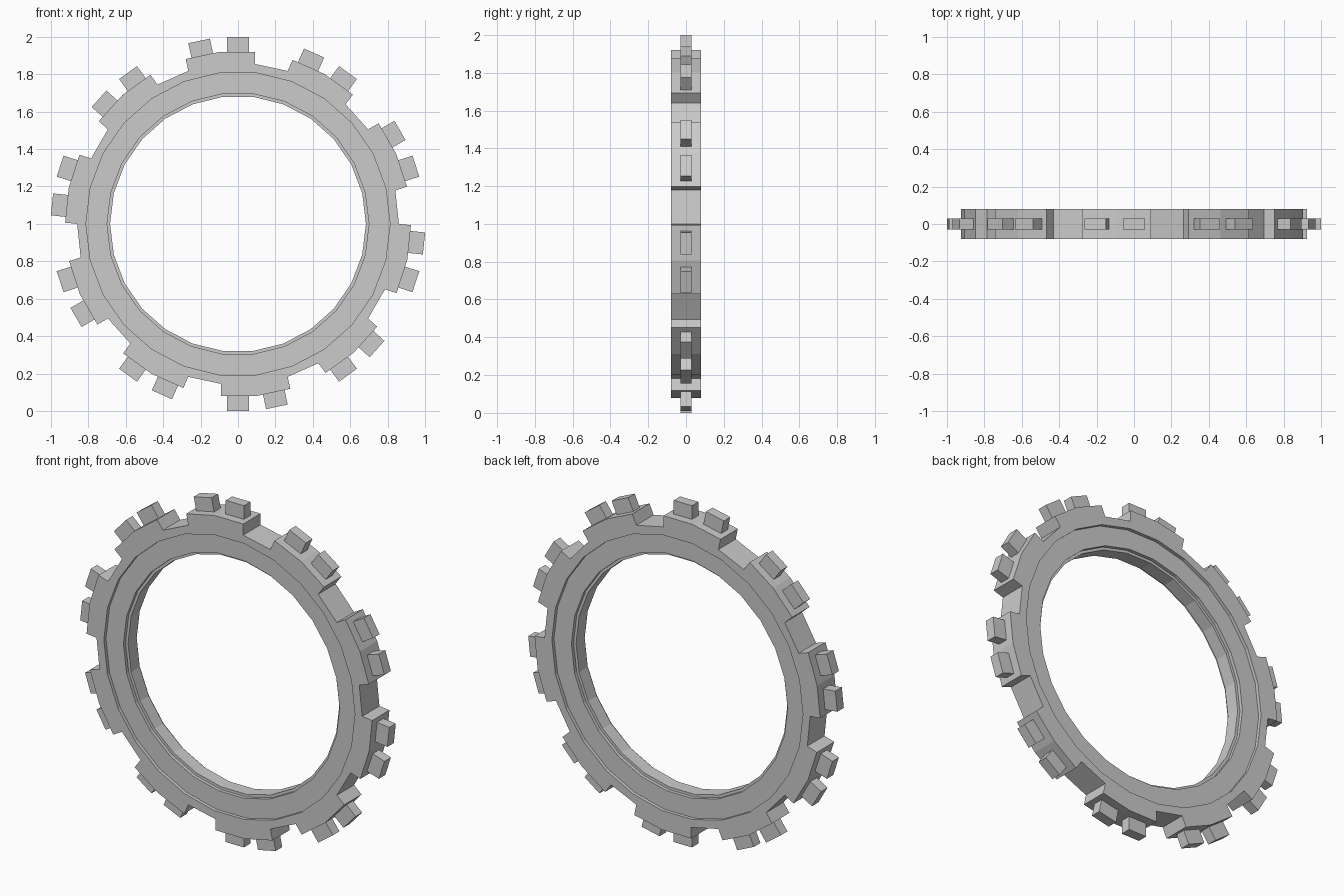
import bpy, bmesh
from math import cos, sin, radians, pi
from mathutils import Matrix

if "Cube" in bpy.data.objects:
    bpy.data.objects.remove(bpy.data.objects["Cube"])

CENTRE_Z = 1.0


def polar(r, deg):
    return (r * cos(radians(deg)), CENTRE_Z + r * sin(radians(deg)))


def circle(r, sides=26):
    # flat side at the top and bottom, corner at left and right
    return [polar(r, i * 360 / sides) for i in range(sides)]


def finish(bm, name):
    bmesh.ops.recalc_face_normals(bm, faces=bm.faces)
    mesh = bpy.data.meshes.new(name)
    bm.to_mesh(mesh)
    bm.free()
    obj = bpy.data.objects.new(name, mesh)
    bpy.context.collection.objects.link(obj)
    return obj


def ring_plate(name, outer, inner, half):
    """Flat plate with a hole, thickened along y."""
    bm = bmesh.new()
    edges = []
    for loop in (outer, inner):
        vs = [bm.verts.new((x, -half, z)) for x, z in loop]
        edges += [bm.edges.new((vs[i], vs[(i + 1) % len(vs)])) for i in range(len(vs))]
    bmesh.ops.triangle_fill(bm, edges=edges, use_beauty=True)
    res = bmesh.ops.extrude_face_region(bm, geom=bm.faces[:], use_keep_orig=True)
    moved = [g for g in res["geom"] if isinstance(g, bmesh.types.BMVert)]
    bmesh.ops.translate(bm, verts=moved, vec=(0, 2 * half, 0))
    return finish(bm, name)


# Outline: 30-sided ring, two of every three sides raised into a lobe
ROOT, RAISE = 0.86, 0.065
APOTHEM = ROOT * cos(radians(6)) + RAISE
outline = []
for k in range(10):
    mid = 24 + 36 * k
    for side in (-1, 1):
        base = polar(ROOT, mid + 12 * side)
        n = radians(mid + 6 * side)
        top = (base[0] + RAISE * cos(n), base[1] + RAISE * sin(n))
        if side < 0:
            outline += [base, top, polar(APOTHEM / cos(radians(6)), mid)]
        else:
            outline += [top, base]

ring_plate("outer_ring", outline, circle(0.813), 0.08)

# Stepped inner rim
ring_plate("recessed_rim", circle(0.813), circle(0.70), 0.06)
ring_plate("inner_lip", circle(0.70), circle(0.684), 0.04)

# Small blocks, one on each raised side
bm = bmesh.new()
for k in range(10):
    for off in (-6, 6):
        a = radians(24 + 36 * k + off)
        low, high = APOTHEM - 0.01, 1.0
        m = (Matrix.Translation((0, 0, CENTRE_Z)) @ Matrix.Rotation(-a, 4, 'Y')
             @ Matrix.Translation(((low + high) / 2, 0, 0))
             @ Matrix.Diagonal((high - low, 0.06, 0.118, 1)))
        bmesh.ops.create_cube(bm, size=1, matrix=m)
finish(bm, "tooth_blocks")
